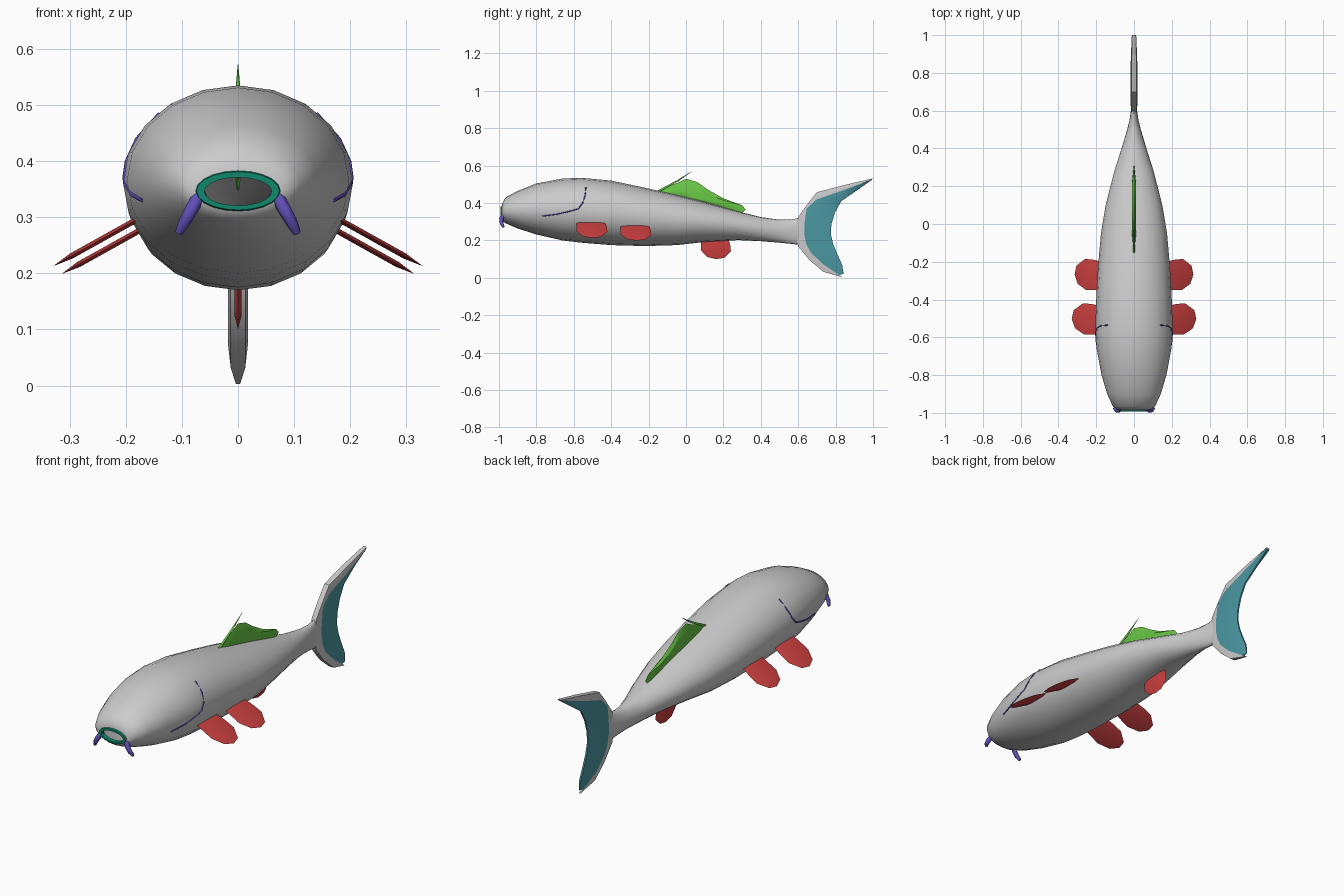
import bpy, bmesh
from math import cos, sin, pi, sqrt
from mathutils import Vector

if "Cube" in bpy.data.objects:
    bpy.data.objects.remove(bpy.data.objects["Cube"])


def material(name, rgb):
    m = bpy.data.materials.new(name)
    m.use_nodes = True
    m.diffuse_color = (*rgb, 1)
    bsdf = next(n for n in m.node_tree.nodes if n.type == 'BSDF_PRINCIPLED')
    bsdf.inputs["Base Color"].default_value = (*rgb, 1)
    return m


grey = material("skin grey", (0.6, 0.6, 0.6))
red = material("fin red", (0.6, 0.05, 0.05))
green = material("dorsal green", (0.14, 0.57, 0.06))
teal = material("tail teal", (0.07, 0.31, 0.36))
jade = material("lip jade", (0.005, 0.25, 0.15))
violet = material("barbel violet", (0.12, 0.08, 0.48))


def finish(bm, name, mats, angle=0.7):
    bmesh.ops.recalc_face_normals(bm, faces=bm.faces)
    me = bpy.data.meshes.new(name)
    bm.to_mesh(me)
    bm.free()
    ob = bpy.data.objects.new(name, me)
    bpy.context.collection.objects.link(ob)
    for m in mats:
        me.materials.append(m)
    bpy.ops.object.select_all(action='DESELECT')
    ob.select_set(True)
    bpy.context.view_layer.objects.active = ob
    bpy.ops.object.shade_smooth_by_angle(angle=angle)
    return ob


def loft(name, stations, mat, sides=20, closed=False, cap=False):
    """Skin elliptical rings given as (y, half width, top, bottom)."""
    bm = bmesh.new()
    rings = []
    for y, w, top, bot in stations:
        c, h = (top + bot) / 2, (top - bot) / 2
        rings.append([bm.verts.new((w * sin(2 * pi * i / sides), y, c + h * cos(2 * pi * i / sides)))
                      for i in range(sides)])
    pairs = list(zip(rings, rings[1:]))
    if closed:
        pairs.append((rings[-1], rings[0]))
    for a, b in pairs:
        for i in range(sides):
            j = (i + 1) % sides
            bm.faces.new((a[i], a[j], b[j], b[i]))
    if cap:
        bm.faces.new(rings[-1])
    return finish(bm, name, [mat], 0.9)


# Body, open at the mouth
BODY = [(-.985, .072, .382, .312), (-.982, .09, .40, .305), (-.965, .112, .43, .292),
        (-.90, .142, .465, .264), (-.80, .172, .505, .232), (-.66, .198, .531, .200),
        (-.56, .205, .535, .188), (-.40, .200, .520, .175), (-.22, .190, .482, .170),
        (-.05, .175, .443, .175), (.10, .150, .405, .192), (.28, .104, .355, .202),
        (.40, .066, .325, .196), (.50, .036, .311, .188), (.56, .022, .311, .182),
        (.62, .014, .325, .175)]
loft("body", BODY, grey, cap=True)

# Lips
loft("lips", [(-.978, .077, .385, .309), (-.992, .074, .381, .313),
              (-.992, .060, .371, .321), (-.970, .060, .371, .321)], jade, closed=True)


def lens(name, pts, normal, thick, mat):
    """Sharp-edged fin: an outline with a raised inner face on both sides."""
    bm = bmesh.new()
    pts = [Vector(p) for p in pts]
    mid = sum(pts, Vector()) / len(pts)
    rim = [bm.verts.new(p) for p in pts]
    n = len(rim)
    for s in (-1, 1):
        inner = [bm.verts.new(mid + (p - mid) * 0.6 + Vector(normal) * thick * s) for p in pts]
        for i in range(n):
            j = (i + 1) % n
            bm.faces.new((rim[i], rim[j], inner[j], inner[i]))
        bm.faces.new(inner)
    finish(bm, name, [mat], 0.5)


# Paired paddles and the belly fin share one rounded outline
PADDLE = [(0, -.35), (0, .55), (.2, .88), (.5, 1), (.78, .93), (1, .6), (.98, .3), (.85, -.35)]
for side, label in ((1, "left"), (-1, "right")):
    for name, x, y, z, length in (("front_paddle", .182, -.585, .295, .168),
                                  ("rear_paddle", .178, -.350, .275, .155)):
        pts = [(side * (x + .88 * length * v), y + .165 * u, z - .49 * length * v) for u, v in PADDLE]
        lens(f"{label}_{name}", pts, (side * .49, 0, .88), .005, red)
lens("belly_fin", [(0, .08 + .16 * u, .205 - .105 * v) for u, v in PADDLE], (1, 0, 0), .006, red)

# Dorsal fin and its front spine
DORSAL = [(-.16, .455), (-.10, .488), (-.04, .510), (0, .530), (.06, .512), (.12, .470),
          (.20, .425), (.30, .388), (.32, .365), (.30, .345), (.10, .395), (-.08, .435)]
lens("dorsal_fin", [(0, y, z) for y, z in DORSAL], (1, 0, 0), .010, green)


def tube(name, pts, radius, mat, res=1):
    """Round rod through (position, radius factor) pairs."""
    cu = bpy.data.curves.new(name, 'CURVE')
    cu.dimensions = '3D'
    cu.bevel_depth = radius
    cu.bevel_resolution = res
    cu.use_fill_caps = True
    sp = cu.splines.new('POLY')
    sp.points.add(len(pts) - 1)
    for p, (co, r) in zip(sp.points, pts):
        p.co = (*co, 1)
        p.radius = r
    cu.materials.append(mat)
    ob = bpy.data.objects.new(name, cu)
    bpy.context.collection.objects.link(ob)


tube("dorsal_spine", [((0, -.15, .462), 1), ((0, -.04, .522), .8), ((0, .035, .572), .1)], .006, green)


def flank(y, z):
    """Half width of the body at a given place."""
    for a, b in zip(BODY, BODY[1:]):
        if a[0] <= y <= b[0]:
            t = (y - a[0]) / (b[0] - a[0])
            w, top, bot = (a[k] + (b[k] - a[k]) * t for k in (1, 2, 3))
            return w * sqrt(max(0, 1 - ((2 * z - top - bot) / (top - bot)) ** 2))


# Barbels and gill slits
GILL = [(-.535, .485), (-.54, .44), (-.553, .40), (-.575, .37), (-.62, .357), (-.69, .34), (-.77, .33)]
for side, label in ((1, "left"), (-1, "right")):
    tube(f"{label}_barbel", [((side * .066, -.972, .345), 1), ((side * .082, -.988, .315), 1),
                             ((side * .095, -.986, .292), .9), ((side * .105, -.976, .272), .6)],
         .012, violet)
    tube(f"{label}_gill_slit", [((side * (flank(y, z) - .001), y, z), 1) for y, z in GILL],
         .0035, violet)

# Tail rows from upper to lower tip: leading edge, web border, trailing edge
TAIL = [((1, .532), (.99, .524), (.997, .526)), ((.85, .497), (.84, .468), (.92, .472)),
        ((.70, .458), (.695, .418), (.83, .41)), ((.65, .395), (.645, .37), (.797, .35)),
        ((.60, .325), (.635, .30), (.777, .285)), ((.58, .25), (.632, .235), (.775, .23)),
        ((.60, .168), (.643, .18), (.787, .18)), ((.66, .095), (.668, .135), (.812, .12)),
        ((.735, .032), (.73, .075), (.835, .07)), ((.838, .003), (.815, .018), (.843, .02))]
bm = bmesh.new()
grid = {}
for r, row in enumerate(TAIL):
    tip = .3 if r == len(TAIL) - 1 else .7 if r == 0 else 1
    for c, ((y, z), half) in enumerate(zip(row, (.013, .018, .004))):
        for s in (-1, 1):
            grid[r, c, s] = bm.verts.new((s * half * tip, y, z))
last = len(TAIL) - 1
for r in range(last):
    for c in (0, 1):
        for s in (-1, 1):
            f = bm.faces.new([grid[r, c, s], grid[r + 1, c, s], grid[r + 1, c + 1, s], grid[r, c + 1, s]])
            f.material_index = c
    for c in (0, 2):
        f = bm.faces.new([grid[r, c, -1], grid[r + 1, c, -1], grid[r + 1, c, 1], grid[r, c, 1]])
        f.material_index = c // 2
for r in (0, last):
    for c in (0, 1):
        bm.faces.new([grid[r, c, -1], grid[r, c + 1, -1], grid[r, c + 1, 1], grid[r, c, 1]])
finish(bm, "tail_fin", [grey, teal], 0.6)
